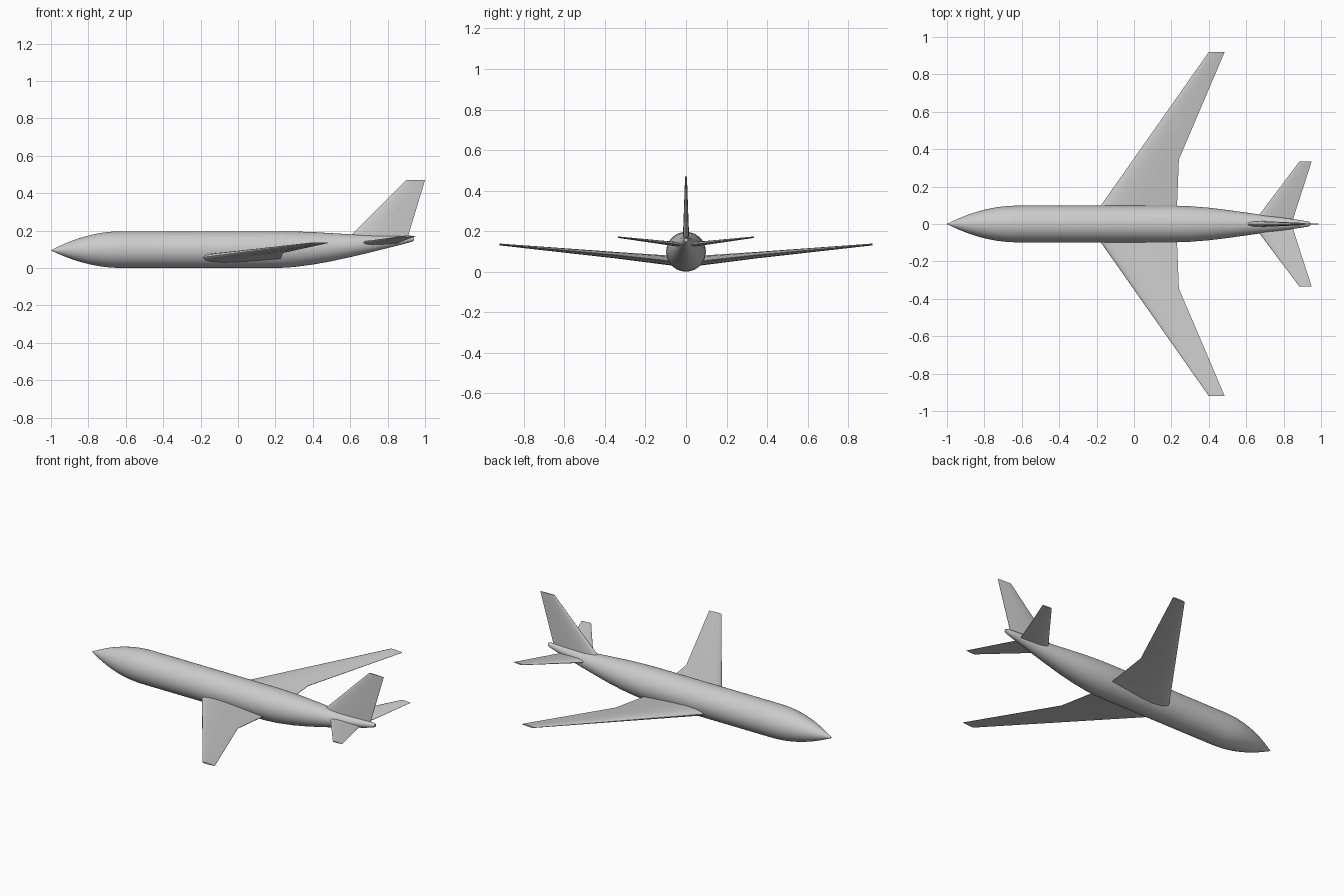
import bpy
import bmesh
from math import cos, sin, tau, radians
from mathutils import Vector

cube = bpy.data.objects.get("Cube")
if cube:
    bpy.data.objects.remove(cube)

grey = bpy.data.materials.new("light grey")
grey.use_nodes = True
grey.diffuse_color = (0.6, 0.6, 0.6, 1)
grey.node_tree.nodes["Principled BSDF"].inputs["Base Color"].default_value = (0.6, 0.6, 0.6, 1)


def loft(name, rings, angle, mirror=False):
    """Skin a row of equal-length closed rings and cap both ends."""
    bm = bmesh.new()
    rows = [[bm.verts.new(p) for p in ring] for ring in rings]
    n = len(rows[0])
    for a, b in zip(rows, rows[1:]):
        for i in range(n):
            j = (i + 1) % n
            bm.faces.new((a[i], a[j], b[j], b[i]))
    bm.faces.new(rows[0])
    bm.faces.new(rows[-1])
    bmesh.ops.recalc_face_normals(bm, faces=bm.faces)
    mesh = bpy.data.meshes.new(name)
    bm.to_mesh(mesh)
    bm.free()
    mesh.materials.append(grey)
    obj = bpy.data.objects.new(name, mesh)
    bpy.context.collection.objects.link(obj)
    bpy.ops.object.select_all(action='DESELECT')
    obj.select_set(True)
    bpy.context.view_layer.objects.active = obj
    bpy.ops.object.shade_smooth_by_angle(angle=radians(angle))
    if mirror:
        mod = obj.modifiers.new("Mirror", 'MIRROR')
        mod.use_axis = (False, True, False)
    return obj


def circle(x, z, r, n=48):
    return [(x, r * cos(tau * i / n), z + r * sin(tau * i / n)) for i in range(n)]


# Half thickness of the aerofoil along the chord, as a share of full thickness
FOIL = [(0.0, 0.0), (0.015, 0.18), (0.05, 0.31), (0.12, 0.43), (0.28, 0.5),
        (0.5, 0.42), (0.75, 0.24), (1.0, 0.04)]


def section(le, te, thick, axis):
    """Aerofoil ring between leading and trailing edge points."""
    le, te, axis = Vector(le), Vector(te), Vector(axis)
    upper = [le.lerp(te, t) + axis * h * thick for t, h in FOIL]
    lower = [le.lerp(te, t) - axis * h * thick for t, h in reversed(FOIL[1:])]
    return upper + lower


# Fuselage: rounded nose, straight cabin, upswept tail cone
R = 0.098
stations = []
for i in range(15):
    t = 1 - i / 14
    stations.append((-0.62 - 0.38 * t, R - 0.004 * t * t, max(R * (1 - t * t), 0.001)))
stations += [(-0.2, R, R), (0.22, R, R), (0.3, 0.1, 0.095), (0.4, 0.105, 0.087),
             (0.5, 0.111, 0.075), (0.6, 0.119, 0.061), (0.7, 0.128, 0.047),
             (0.8, 0.139, 0.033), (0.88, 0.148, 0.022), (0.93, 0.154, 0.014),
             (0.942, 0.156, 0.009)]
loft("fuselage", [circle(*s) for s in stations], 40)

# Swept main wings with a kinked trailing edge and dihedral
UP = (0, 0, 1)
loft("main_wings", [
    section((-0.222, 0.035, 0.052), (0.229, 0.035, 0.046), 0.05, UP),
    section((-0.18, 0.095, 0.058), (0.23, 0.095, 0.053), 0.047, UP),
    section((-0.004, 0.345, 0.081), (0.24, 0.345, 0.081), 0.032, UP),
    section((0.4, 0.92, 0.134), (0.485, 0.92, 0.134), 0.009, UP),
], 40, mirror=True)

# Tailplane
loft("tailplane", [
    section((0.64, 0.01, 0.131), (0.845, 0.01, 0.131), 0.024, UP),
    section((0.885, 0.335, 0.17), (0.95, 0.335, 0.17), 0.007, UP),
], 40, mirror=True)

# Vertical fin
SIDE = (0, 1, 0)
loft("tail_fin", [
    section((0.58, 0, 0.152), (0.904, 0, 0.152), 0.032, SIDE),
    section((0.9, 0, 0.47), (1.0, 0, 0.47), 0.009, SIDE),
], 40)
